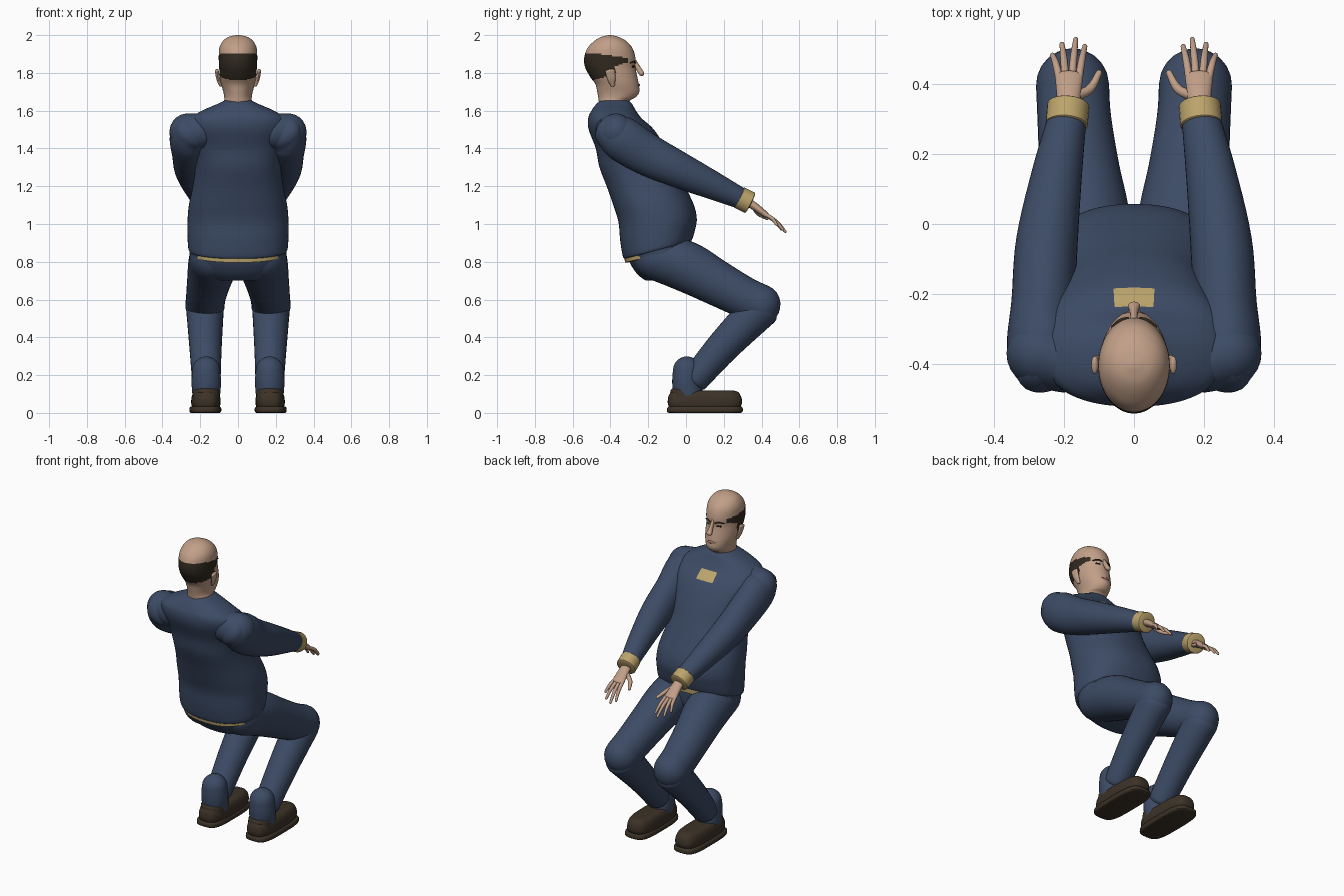
import bpy, bmesh, math
from mathutils import Vector


def material(name, rgb):
    m = bpy.data.materials.new(name)
    m.diffuse_color = (*rgb, 1)
    return m


NAVY = material("navy cloth", (0.045, 0.07, 0.13))
SKIN = material("skin", (0.53, 0.345, 0.245))
GOLD = material("gold cloth", (0.50, 0.37, 0.15))
HAIR = material("dark hair", (0.03, 0.022, 0.014))
SHOE = material("brown leather", (0.045, 0.032, 0.02))
LIPS = material("lips", (0.33, 0.17, 0.12))


def spline(rows, steps):
    """Catmull-Rom interpolation of rows of numbers."""
    out = []
    n = len(rows)
    for i in range(n - 1):
        p = [rows[max(i - 1, 0)], rows[i], rows[i + 1], rows[min(i + 2, n - 1)]]
        for s in range(steps):
            t = s / steps
            out.append([0.5 * (2 * b + (c - a) * t + (2 * a - 5 * b + 4 * c - d) * t * t
                               + (3 * b - a - 3 * c + d) * t ** 3) for a, b, c, d in zip(*p)])
    out.append(list(rows[-1]))
    return out


def skin_rings(name, rings, mats, rule=None, angle=40):
    """Join rings of points into a closed surface."""
    bm = bmesh.new()
    vs = [[bm.verts.new(p) for p in r] for r in rings]
    n = len(vs[0])
    for a, b in zip(vs, vs[1:]):
        for i in range(n):
            bm.faces.new((a[i], a[(i + 1) % n], b[(i + 1) % n], b[i]))
    bm.faces.new(vs[0])
    bm.faces.new(vs[-1])
    bmesh.ops.recalc_face_normals(bm, faces=bm.faces)
    if rule:
        for f in bm.faces:
            f.material_index = rule(f.calc_center_median())
    me = bpy.data.meshes.new(name)
    bm.to_mesh(me)
    bm.free()
    for m in mats:
        me.materials.append(m)
    ob = bpy.data.objects.new(name, me)
    bpy.context.collection.objects.link(ob)
    bpy.ops.object.select_all(action='DESELECT')
    ob.select_set(True)
    bpy.context.view_layer.objects.active = ob
    bpy.ops.object.shade_smooth_by_angle(angle=math.radians(angle))
    return ob


def stack(name, rows, mats, power=2.0, seg=48, steps=5, xc=0, rule=None):
    """Level slices: (z, back y, front y, half width, tilt)."""
    rings = []
    for z, y0, y1, w, tilt in spline([(*r, 0)[:5] for r in rows], steps):
        ring = []
        for i in range(seg):
            a = 2 * math.pi * i / seg
            c, s = math.cos(a), math.sin(a)
            x = math.copysign(abs(c) ** (2 / power), c) * w
            dy = math.copysign(abs(s) ** (2 / power), s) * (y1 - y0) / 2
            ring.append((xc + x, (y0 + y1) / 2 + dy, z + tilt * dy))
        rings.append(ring)
    return skin_rings(name, rings, mats, rule)


def limb(name, pts, mat, seg=24, steps=5, cap=1.0, side=(1, 0, 0)):
    """Tube through (x, y, z, half width, half depth) with rounded ends."""
    rows = spline(pts, steps)
    P = [Vector(r[:3]) for r in rows]
    data = []
    last = len(P) - 1
    for i, r in enumerate(rows):
        t = (P[min(i + 1, last)] - P[max(i - 1, 0)]).normalized()
        ends = [(0, 1)]
        if i in (0, last) and cap:
            angs = [math.radians(d) for d in (15, 30, 45, 60, 75, 87)]
            ends += [((-1 if i == 0 else 1) * math.sin(d) * cap, math.cos(d)) for d in angs]
            if i == 0:
                ends.reverse()
        for off, k in ends:
            data.append((P[i] + t * off * min(r[3], r[4]), t, r[3] * k, r[4] * k))
    rings = []
    for c, t, a, b in data:
        s = Vector(side)
        s = (s - t * s.dot(t)).normalized()
        u = s.cross(t)
        rings.append([c + s * a * math.cos(q) + u * b * math.sin(q)
                      for q in (2 * math.pi * j / seg for j in range(seg))])
    return skin_rings(name, rings, [mat])


# Jacket body with a shirt patch below the collar
stack("jacket", [
    (0.862, -0.31, 0.01, 0.24, 0.25), (0.868, -0.332, 0.03, 0.262, 0.25),
    (0.94, -0.348, 0.048, 0.267, 0.15), (1.02, -0.358, 0.057, 0.267, 0.04),
    (1.10, -0.385, 0.042, 0.26), (1.20, -0.42, -0.005, 0.24), (1.30, -0.458, -0.055, 0.228),
    (1.40, -0.478, -0.105, 0.24), (1.50, -0.515, -0.17, 0.265), (1.56, -0.518, -0.235, 0.25),
    (1.60, -0.50, -0.265, 0.19), (1.635, -0.475, -0.285, 0.11), (1.655, -0.45, -0.305, 0.07)],
    [NAVY, GOLD], power=2.3, seg=72, steps=6,
    rule=lambda c: int(1.515 < c.z < 1.56 and abs(c.x) < 0.066 and c.y > -0.3))

# Seat of the trousers and the belt peeking out under the hem
stack("trouser_seat", [
    (0.70, -0.19, -0.10, 0.06), (0.705, -0.22, -0.07, 0.12), (0.74, -0.262, -0.01, 0.20),
    (0.80, -0.30, 0.015, 0.245), (0.86, -0.315, 0.02, 0.258), (0.92, -0.30, 0.02, 0.25)],
    [NAVY], power=2.3)
stack("belt", [(0.838, -0.30, 0.01, 0.22, 0.25), (0.84, -0.322, 0.028, 0.243, 0.25),
               (0.875, -0.326, 0.03, 0.243, 0.25)], [GOLD], power=2.3, steps=2)


# Head, hair painted around the back and sides
def hair_rule(c):
    top = 1.905 - 0.13 * max(0, c.y + 0.50)
    if c.y < -0.375:
        low = 1.76 + 0.25 * max(0, c.y + 0.50)
    else:
        low = 1.835 + 0.3 * (c.y + 0.375)
    return int(low < c.z < top and c.y < -0.305)


stack("head", [
    (1.60, -0.455, -0.30, 0.075), (1.65, -0.462, -0.298, 0.073), (1.672, -0.465, -0.265, 0.073),
    (1.70, -0.470, -0.247, 0.078), (1.74, -0.480, -0.250, 0.089), (1.78, -0.508, -0.258, 0.096),
    (1.83, -0.534, -0.268, 0.100), (1.88, -0.539, -0.268, 0.102), (1.93, -0.522, -0.283, 0.099),
    (1.965, -0.49, -0.312, 0.083), (1.988, -0.455, -0.35, 0.056), (1.998, -0.42, -0.385, 0.022),
    (2.0, -0.404, -0.40, 0.002)], [SKIN, HAIR], seg=72, steps=7, rule=hair_rule)
limb("nose", [(0, -0.273, 1.86, 0.009, 0.012), (0, -0.25, 1.82, 0.012, 0.014),
              (0, -0.235, 1.797, 0.018, 0.014)], SKIN, seg=16)
limb("mouth", [(-0.028, -0.258, 1.733, 0.004, 0.004), (0, -0.249, 1.735, 0.008, 0.006),
               (0.028, -0.258, 1.733, 0.004, 0.004)], LIPS, seg=10, side=(0, 0, 1))

# Knuckle x, tip x, tip y, tip z of each finger
FINGERS = [(0.213, 0.232, 0.487, 0.995), (0.195, 0.205, 0.518, 0.972),
           (0.177, 0.166, 0.532, 0.960), (0.157, 0.140, 0.512, 0.972)]

for s, tag in ((-1, "left"), (1, "right")):
    def mir(*pts):
        return [(s * p[0], *p[1:]) for p in pts]

    # Face details
    limb(tag + "_brow", mir((0.018, -0.270, 1.853, 0.004, 0.006), (0.04, -0.276, 1.859, 0.004, 0.006),
                            (0.062, -0.294, 1.853, 0.003, 0.005)), HAIR, seg=10, side=(0, 0, 1))
    limb(tag + "_eye", mir((0.028, -0.276, 1.834, 0.005, 0.005), (0.046, -0.284, 1.834, 0.005, 0.005)),
         HAIR, seg=10, side=(0, 0, 1))
    limb(tag + "_ear", mir((0.093, -0.388, 1.735, 0.008, 0.012), (0.105, -0.395, 1.77, 0.010, 0.022),
                           (0.112, -0.402, 1.81, 0.010, 0.026)), SKIN, seg=16)

    # Sleeve and cuff
    limb(tag + "_sleeve", mir((0.235, -0.40, 1.485, 0.105, 0.092), (0.262, -0.345, 1.455, 0.100, 0.118),
                              (0.258, -0.22, 1.375, 0.091, 0.112), (0.248, -0.05, 1.292, 0.088, 0.097),
                              (0.220, 0.14, 1.205, 0.072, 0.075), (0.192, 0.29, 1.135, 0.056, 0.056)),
         NAVY, seg=36, cap=0.7).modifiers
    limb(tag + "_shoulder", mir((0.20, -0.39, 1.49, 0.09, 0.095), (0.268, -0.37, 1.485, 0.095, 0.10)),
         NAVY, seg=32, side=(0, 1, 0))
    limb(tag + "_cuff", mir((0.192, 0.283, 1.140, 0.060, 0.060), (0.187, 0.338, 1.112, 0.060, 0.060)),
         GOLD, cap=0.12)

    # Hand
    limb(tag + "_palm", mir((0.187, 0.32, 1.12, 0.030, 0.022), (0.186, 0.365, 1.092, 0.034, 0.021),
                            (0.185, 0.42, 1.050, 0.040, 0.017)), SKIN)
    for i, (kx, tx, ty, tz) in enumerate(FINGERS):
        limb(f"{tag}_finger_{i + 1}", mir((kx, 0.415, 1.053, 0.011, 0.011),
             ((kx + tx) / 2, (0.425 + ty) / 2, (1.063 + tz) / 2, 0.010, 0.010),
             (tx, ty - 0.006, tz, 0.007, 0.007)), SKIN, seg=12)
    limb(tag + "_thumb", mir((0.165, 0.365, 1.085, 0.015, 0.015), (0.125, 0.385, 1.055, 0.013, 0.013),
                             (0.100, 0.430, 1.030, 0.009, 0.009)), SKIN, seg=12)

    # Trouser leg: thigh, shin and the gathered bottom over the shoe
    limb(tag + "_thigh", mir((0.132, -0.15, 0.825, 0.125, 0.125), (0.137, 0.0, 0.775, 0.128, 0.134),
                             (0.155, 0.15, 0.695, 0.115, 0.121), (0.170, 0.30, 0.615, 0.105, 0.110),
                             (0.175, 0.395, 0.570, 0.104, 0.110)), NAVY, seg=36)
    limb(tag + "_shin", mir((0.175, 0.395, 0.555, 0.100, 0.105), (0.172, 0.20, 0.355, 0.086, 0.088),
                            (0.168, 0.05, 0.180, 0.076, 0.074)), NAVY, seg=32, cap=0.6)
    limb(tag + "_trouser_bottom", mir((0.168, 0.015, 0.08, 0.072, 0.078), (0.168, 0.005, 0.16, 0.078, 0.078),
                                      (0.168, 0.005, 0.225, 0.074, 0.074)), NAVY, seg=32)

    # Shoe
    stack(tag + "_sole", [(0.0, -0.09, 0.29, 0.076), (0.006, -0.10, 0.30, 0.084),
                          (0.026, -0.10, 0.30, 0.084), (0.034, -0.09, 0.29, 0.076)],
          [SHOE], power=3.6, steps=2, xc=s * 0.173)
    stack(tag + "_shoe_upper", [(0.03, -0.09, 0.288, 0.073), (0.055, -0.097, 0.297, 0.078),
                                (0.09, -0.092, 0.29, 0.074), (0.113, -0.075, 0.272, 0.06),
                                (0.119, -0.05, 0.24, 0.035)],
          [SHOE], power=3.2, steps=4, xc=s * 0.17)
    limb(tag + "_shoe_heel", mir((0.168, -0.015, 0.06, 0.074, 0.074), (0.168, -0.012, 0.115, 0.070, 0.070)),
         SHOE, cap=0.3)
